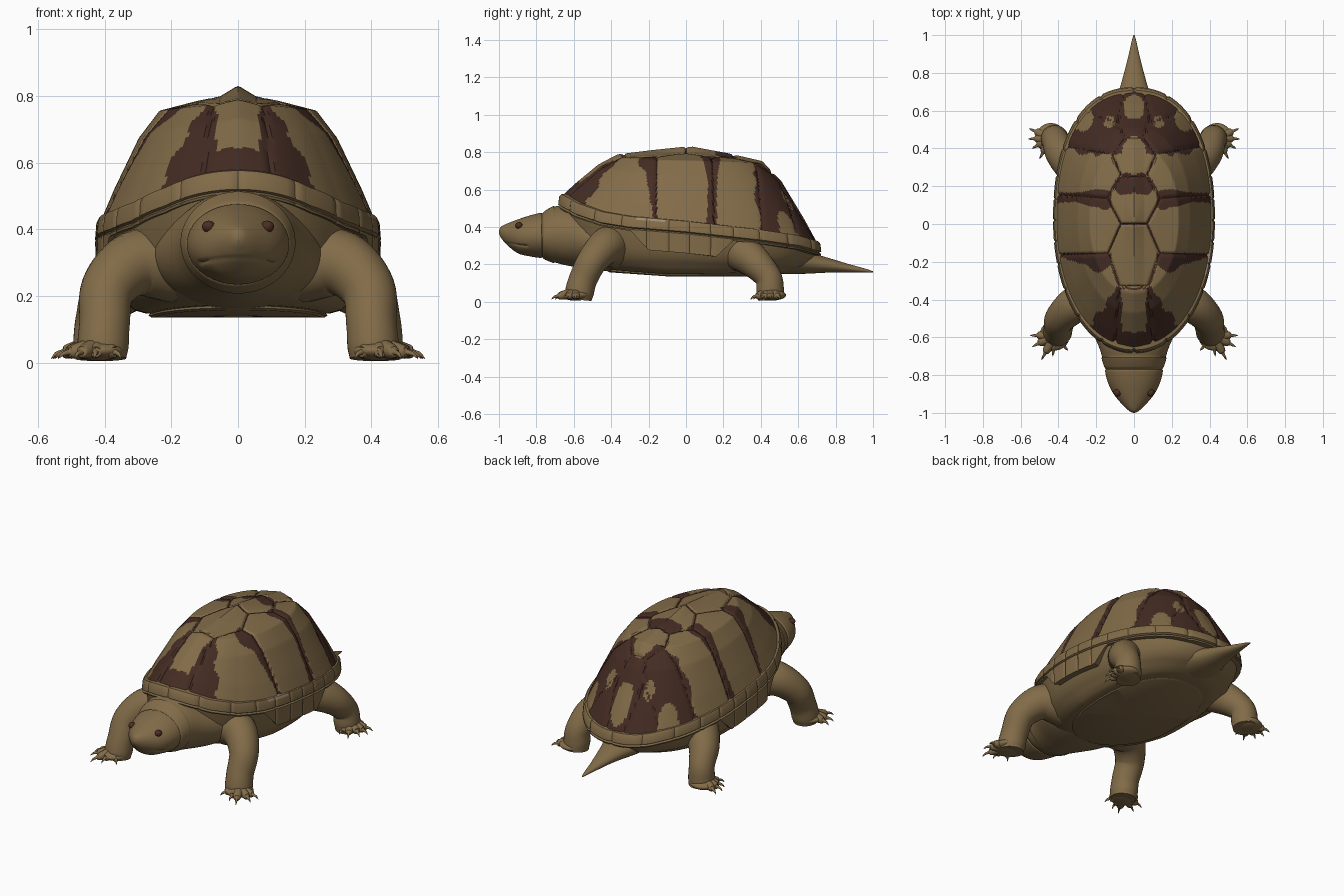
import bpy, bmesh, math
from mathutils import Vector, noise

if "Cube" in bpy.data.objects:
    bpy.data.objects.remove(bpy.data.objects["Cube"])

def material(name, rgb):
    m = bpy.data.materials.new(name)
    m.diffuse_color = (*rgb, 1)
    m.use_nodes = True
    m.node_tree.nodes["Principled BSDF"].inputs["Base Color"].default_value = m.diffuse_color
    return m

OLIVE = material("olive skin", (0.225, 0.15, 0.066))
BROWN = material("dark brown", (0.058, 0.025, 0.017))
TAN = material("pale tan", (0.36, 0.255, 0.16))
EYE = material("eye brown", (0.07, 0.027, 0.017))

# ---------- helpers ----------
def table(pts, x):
    """Linear interpolation in a list of (x, value)."""
    if x <= pts[0][0]:
        return pts[0][1]
    for (a, va), (b, vb) in zip(pts, pts[1:]):
        if x <= b:
            return va + (vb - va) * (x - a) / (b - a)
    return pts[-1][1]

def spline(rows, steps):
    """Smooth curve through rows of numbers."""
    out, last = [], len(rows) - 1
    for i in range(last):
        p = [rows[max(0, min(last, i + k))] for k in (-1, 0, 1, 2)]
        for j in range(steps):
            t = j / steps
            out.append([0.5 * (2*b + (c-a)*t + (2*a-5*b+4*c-d)*t*t + (3*b-a-3*c+d)*t**3)
                        for a, b, c, d in zip(*p)])
    return out + [list(rows[-1])]

def loft(name, rings, mats=(OLIVE,), paint=None, loop=False):
    """Skin closed rings of points; cap the ends or join them in a loop."""
    bm = bmesh.new()
    vs = [[bm.verts.new(p) for p in r] for r in rings]
    n = len(vs[0])
    pairs = list(zip(vs, vs[1:])) + ([(vs[-1], vs[0])] if loop else [])
    for a, b in pairs:
        for k in range(n):
            f = bm.faces.new((a[k], a[(k+1) % n], b[(k+1) % n], b[k]))
            if paint:
                f.material_index = paint(f.calc_center_median())
    if not loop:
        bm.faces.new(vs[0])
        bm.faces.new(vs[-1])
    bmesh.ops.recalc_face_normals(bm, faces=bm.faces)
    me = bpy.data.meshes.new(name)
    bm.to_mesh(me)
    bm.free()
    for m in mats:
        me.materials.append(m)
    ob = bpy.data.objects.new(name, me)
    bpy.context.collection.objects.link(ob)
    return ob

def tube(name, rows, sides=20, steps=5, mat=OLIVE):
    """Round limb through rows of (x, y, z, radius)."""
    pts, rings = spline(rows, steps), []
    for i, p in enumerate(pts):
        t = Vector(pts[min(i+1, len(pts)-1)][:3]) - Vector(pts[max(i-1, 0)][:3])
        u = t.cross(Vector((0.3, 1, 0.1))).normalized()
        v = t.cross(u).normalized()
        rings.append([Vector(p[:3]) + max(p[3], 0.001) * (u*math.cos(a) + v*math.sin(a))
                      for a in (math.tau*k/sides for k in range(sides))])
    return loft(name, rings, (mat,))

def ball(name, loc, scale, mat=OLIVE):
    bpy.ops.mesh.primitive_uv_sphere_add(segments=24, ring_count=14, location=loc)
    ob = bpy.context.object
    ob.name, ob.scale = name, scale
    ob.data.materials.append(mat)
    return ob

# ---------- shell outline ----------
N = 288
ANG = [math.tau * k / N for k in range(N)]
RIM_Z = [(-.67, .55), (-.58, .50), (-.45, .455), (-.3, .43), (0, .405), (.4, .36), (.6, .33), (.72, .295)]

def outline(a):
    c, s = math.cos(a), math.sin(a)
    e = 2.3 if s > 0 else 2.08
    r = (abs(c / .42)**e + abs(s / .69)**e) ** (-1 / e)
    return r * c, r * s

def plan(a, s):
    x, y = outline(a)
    return x * s, y * s + .02

# ---------- domed shell with scute seams and patches ----------
SIDE = [(.10, -.64), (.075, -.34), (.14, -.16), (.07, 0), (.145, .14), (.07, .26), (.12, .38),
        (.05, .47), (.09, .58), (.05, .72)]
SEAMS = list(zip(SIDE, SIDE[1:])) + [
    ((0, -.34), (.075, -.34)), ((0, 0), (.07, 0)), ((0, .26), (.07, .26)), ((0, .47), (.05, .47)),
    ((.14, -.16), (.43, -.17)), ((.145, .14), (.43, .16)), ((.12, .38), (.42, .43)),
    ((.07, .52), (.30, .64))]
SPOTS = [(0, .38, .06, .09), (0, .62, .055, .065), (.13, .54, .028, .032), (.27, .565, .055, .075)]
DOME = [(0, 1), (.3, .935), (.57, .86), (.72, .65), (.9, .25), (1, 0)]

def seam_distance(x, y):
    best = 1
    for (ax, ay), (bx, by) in SEAMS:
        dx, dy = bx - ax, by - ay
        t = max(0, min(1, ((x-ax)*dx + (y-ay)*dy) / (dx*dx + dy*dy)))
        best = min(best, math.hypot(x-ax-t*dx, y-ay-t*dy))
    return best

def patch(c):
    x, y = abs(c.x), c.y
    n = .035 * noise.noise(Vector((x * 14, y * 14, c.z * 6)))
    if seam_distance(x, y) < .005:
        return 1
    if y < -.33:
        return int((y < -.575 + n and x < .25) or .065 + n < x < .11 + .6 * (-.36 - y) + n)
    if y > .34:
        if any(((x-a)/w)**2 + ((y-b)/h)**2 < 1 + 8*n for a, b, w, h in SPOTS):
            return 0
        return int(y > .36 + .25 * max(0, x - .2) + n)
    inner = math.exp(-((x - .19) / .07)**2)
    if x > .12:
        front = -.19 - .07 * inner + n < y < -.155
        back = .11 - .02 * inner + n < y < .165 + .02 * inner
        return int(front or back)
    return int(abs(y - .215) < .04 + n and x < .10)

rings = []
for i in range(91):
    s = .02 + .98 * i / 90
    ring = []
    for a in ANG:
        x, y = plan(a, s)
        z0 = table(RIM_Z, outline(a)[1] + .02) + .015
        z = z0 + (.81 - z0) * table(DOME, s) + .022 * max(0, 1 - abs(x) / .055) * (1 - s * .8)
        dent = .011 * max(0, 1 - seam_distance(abs(x), y) / .012)
        p = Vector((x * .985, (y - .02) * .985 + .02, z))
        ring.append(p + (Vector((0, 0, .3)) - p).normalized() * dent)
    rings.append(ring)
rings.append([(*plan(a, .05), .5) for a in ANG])  # hidden inner closing
loft("domed_shell", rings, (OLIVE, BROWN), patch)

# ---------- marginal rim, deeper at the bridge ----------
rings = []
for k, a in enumerate(ANG):
    y = plan(a, 1)[1]
    z = table(RIM_Z, y)
    low = -.05 - .095 * max(0, min(1, (.27 - abs(y + .02)) / .09))
    g = .988 if k % 12 == 0 else 1
    prof = [(.94, .03), (.995, .026), (1.012, .012), (1.02, -.03), (1.0, -.036),
            (1.02, -.042), (1.015, low), (.93, low)]
    rings.append([(*plan(a, s * (g if s > .95 else 1)), z + dz) for s, dz in prof])

def rim_paint(c):
    return int(c.x > 0 and -.27 < c.y < .1 and c.z > table(RIM_Z, c.y) + .008
               and noise.noise(c * 9) > -.15)
loft("shell_rim", rings, (OLIVE, TAN), rim_paint, loop=True)

# ---------- underside and plastron, rising toward the front ----------
BOWL = [(0, 0), (.66, .02), (.74, .06), (.9, .38), (.96, .7), (.985, 1)]

def belly(a, s, z):
    x, y = plan(a, s)
    return x, y, z + .07 * max(0, -.1 - y) * (s < .8)

rings = []
for s in (.05, .4, .66, .7, .74, .8, .85, .9, .93, .96, .985):
    rings.append([belly(a, s, .143 + (table(RIM_Z, plan(a, 1)[1]) - .165) * table(BOWL, s)) for a in ANG])
rings.append([(*plan(a, .05), .45) for a in ANG])  # hidden inner closing
loft("underbody", rings)
loft("belly_plate", [[belly(a, s, z) for a in ANG]
                     for s, z in ((.62, .15), (.64, .142), (.62, .136), (.05, .138))])

# ---------- head and neck with mouth groove ----------
HEAD = [(-1.0, .372, .004, .006), (-.99, .372, .025, .028), (-.96, .362, .058, .055),
        (-.9, .35, .108, .09), (-.84, .352, .138, .108), (-.78, .355, .153, .12),
        (-.768, .355, .149, .117), (-.755, .356, .158, .13), (-.71, .36, .172, .152),
        (-.70, .36, .17, .15), (-.64, .355, .19, .16), (-.5, .325, .25, .155), (-.35, .31, .27, .15)]
rings = []
for y, zc, rx, rz in spline(HEAD, 8):
    ring = []
    for k in range(96):
        a = math.tau * k / 96
        z = zc + rz * math.sin(a)
        groove = max(0, 1 - abs(z - (.315 - .14 * (y + .97))) / .008) if y < -.84 else 0
        g = 1 - .06 * groove
        ring.append((rx * g * math.cos(a), y, zc + rz * g * math.sin(a)))
    rings.append(ring)
loft("head_and_neck", rings)

# ---------- tail ----------
TAIL = [(.45, .22, .16, .07), (.6, .215, .12, .066), (.7, .203, .082, .05), (.78, .193, .058, .036),
        (.88, .178, .032, .021), (.96, .167, .014, .01), (1.0, .16, .003, .003)]
loft("tail", [[(rx * math.cos(math.tau*k/32), y, zc + rz * math.sin(math.tau*k/32)) for k in range(32)]
              for y, zc, rx, rz in spline(TAIL, 5)])

# ---------- eyes, nostrils, legs, feet and claws on both sides ----------
LEGS = {
    "front": ([(.20, -.38, .30, .12), (.315, -.43, .295, .098), (.39, -.50, .22, .082),
               (.40, -.55, .12, .076), (.405, -.57, .05, .077), (.405, -.575, .012, .07)],
              (.42, -.59), [(.55, -.59), (.54, -.65), (.49, -.72), (.43, -.70), (.35, -.67)]),
    "hind": ([(.18, .26, .29, .13), (.29, .29, .27, .108), (.38, .37, .21, .087),
              (.415, .44, .13, .072), (.42, .45, .06, .074), (.42, .455, .012, .068)],
             (.44, .455), [(.555, .505), (.56, .45), (.54, .40), (.50, .345), (.43, .36)])}
for side, m in (("right", 1), ("left", -1)):
    ball(f"{side}_eye", (.088 * m, -.893, .408), (.020, .020, .018), EYE)
    ball(f"{side}_nostril", (.014 * m, -.989, .378), (.006, .006, .005))
    for end, (path, (fx, fy), claws) in LEGS.items():
        tube(f"{side}_{end}_leg", [(x * m, y, z, r) for x, y, z, r in path], 28, 8)
        ball(f"{side}_{end}_foot", (fx * m, fy, .036), (.08, .08, .03))
        for i, (cx, cy) in enumerate(claws):
            rows = [((fx + (cx-fx)*t) * m, fy + (cy-fy)*t, z, r) for t, z, r in
                    ((.1, .045, .032), (.5, .036, .024), (.68, .031, .018),
                     (.73, .031, .009), (.88, .026, .006), (1, .012, .001))]
            tube(f"{side}_{end}_claw_{i+1}", rows, 12, 3)

# ---------- smooth shading with sharp edges kept ----------
for ob in bpy.data.objects:
    ob.select_set(ob.type == 'MESH')
    bpy.context.view_layer.objects.active = ob
bpy.ops.object.shade_smooth_by_angle(angle=math.radians(35))
